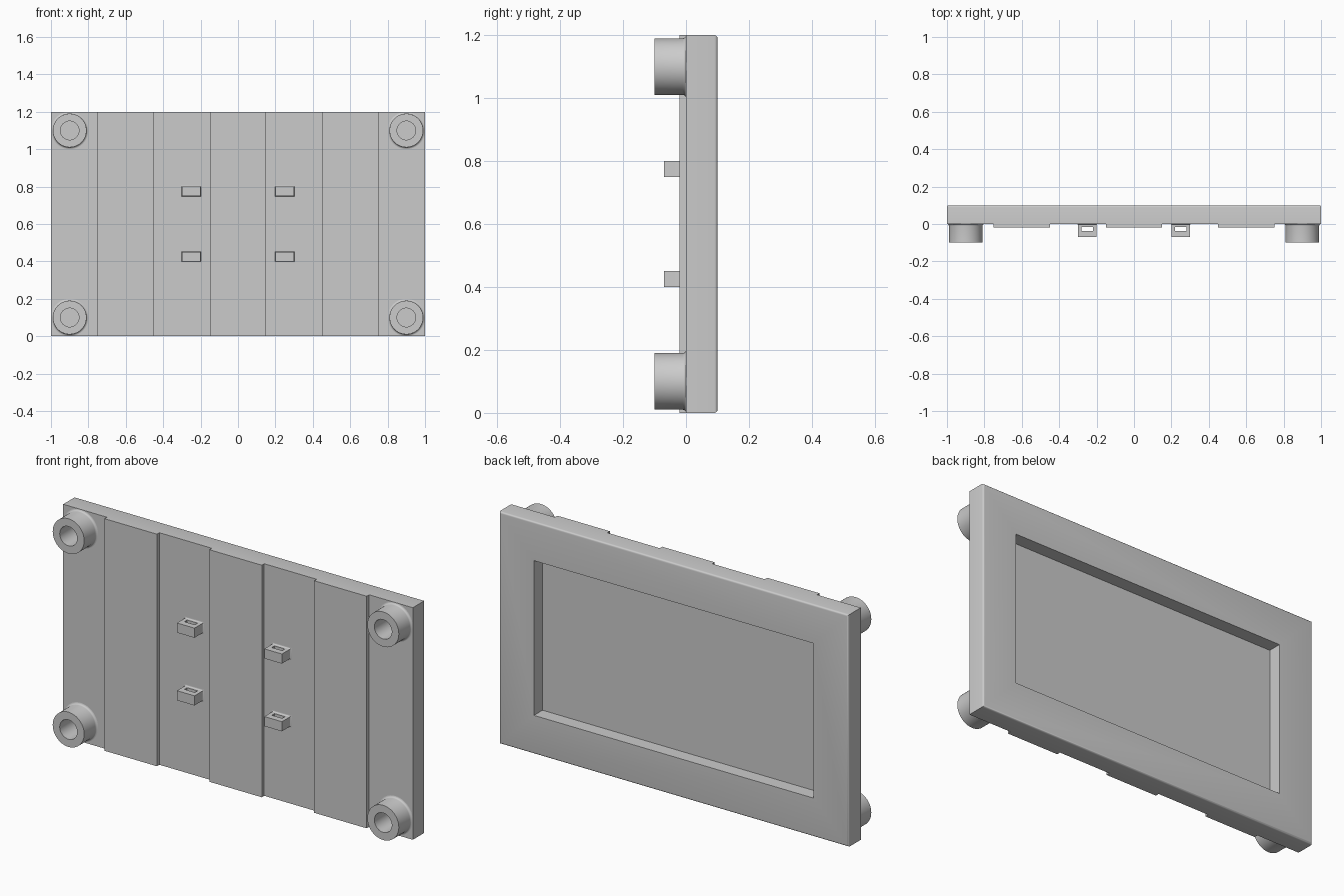
import bpy, bmesh, math
from mathutils import Matrix, Vector

cube = bpy.data.objects.get("Cube")
if cube:
    bpy.data.objects.remove(cube, do_unlink=True)

GREY = (0.6, 0.6, 0.6, 1)
grey = bpy.data.materials.new("plain grey")
grey.use_nodes = True
grey.diffuse_color = GREY
grey.node_tree.nodes["Principled BSDF"].inputs["Base Color"].default_value = GREY


def add_box(bm, low, high):
    low, high = Vector(low), Vector(high)
    size = Matrix.Diagonal((*(high - low), 1))
    bmesh.ops.create_cube(bm, size=1, matrix=Matrix.Translation((low + high) / 2) @ size)


def make_object(name, bm):
    bmesh.ops.recalc_face_normals(bm, faces=bm.faces)
    mesh = bpy.data.meshes.new(name)
    bm.to_mesh(mesh)
    bm.free()
    mesh.materials.append(grey)
    obj = bpy.data.objects.new(name, mesh)
    bpy.context.collection.objects.link(obj)
    return obj


def activate(obj):
    bpy.ops.object.select_all(action='DESELECT')
    obj.select_set(True)
    bpy.context.view_layer.objects.active = obj


def cut(obj, bm):
    cutter = make_object("cutter", bm)
    cutter.hide_render = True
    mod = obj.modifiers.new("cut", 'BOOLEAN')
    mod.operation, mod.solver, mod.object = 'DIFFERENCE', 'EXACT', cutter
    activate(obj)
    bpy.ops.object.modifier_apply(modifier=mod.name)
    bpy.data.objects.remove(cutter, do_unlink=True)


def smooth(obj):
    activate(obj)
    bpy.ops.object.shade_smooth_by_angle(angle=math.radians(35))


def fillet(radius, steps=4):
    """Pairs of outward flare and y, running from the wall to the base plane."""
    for i in range(steps + 1):
        t = math.pi / 2 * i / steps
        yield radius * (1 - math.cos(t)), radius * (math.sin(t) - 1)


POSTS = [(x, z) for x in (-0.9, 0.9) for z in (0.1, 1.1)]

# Main plate with rounded back rim
bm = bmesh.new()
add_box(bm, (-1, 0, 0), (1, 0.1, 1.2))
rim = [e for e in bm.edges if all(v.co.y > 0.05 for v in e.verts)]
bmesh.ops.bevel(bm, geom=rim, offset=0.01, segments=4, profile=0.5, affect='EDGES')
plate = make_object("plate", bm)

# Rectangular recess in the back and post bores
bm = bmesh.new()
add_box(bm, (-0.8, 0.03, 0.2), (0.8, 0.2, 1.0))
for x, z in POSTS:
    place = Matrix.Translation((x, 0, z)) @ Matrix.Rotation(math.pi / 2, 4, 'X')
    bmesh.ops.create_cone(bm, cap_ends=True, segments=48, radius1=0.05, radius2=0.05,
                          depth=0.1, matrix=place)
cut(plate, bm)
smooth(plate)

# Raised vertical strips on the front
for name, x in (("right", -0.6), ("middle", 0), ("left", 0.6)):
    bm = bmesh.new()
    add_box(bm, (x - 0.15, -0.02, 0), (x + 0.15, 0, 1.2))
    make_object(name + "_strip", bm)

# Hollow corner posts with flared feet
for x, z in POSTS:
    bm = bmesh.new()
    profile = [(0.05, 0), (0.05, -0.1), (0.09, -0.1)]
    profile += [(0.09 + flare, y) for flare, y in fillet(0.01)]
    verts = [bm.verts.new((r, y, 0)) for r, y in profile]
    edges = [bm.edges.new(pair) for pair in zip(verts, verts[1:])]
    bmesh.ops.spin(bm, geom=verts + edges, cent=(0, 0, 0), axis=(0, 1, 0),
                   angle=2 * math.pi, steps=48, use_merge=True)
    bmesh.ops.remove_doubles(bm, verts=bm.verts, dist=0.0001)
    post = make_object("corner_post", bm)
    post.location = (x, 0, z)
    smooth(post)

# Slotted tie brackets with flared feet
for x in (-0.25, 0.25):
    for z in (0.425, 0.775):
        bm = bmesh.new()
        sections = [(0, -0.07)] + list(fillet(0.006))
        loops = [[bm.verts.new((sx * (0.05 + f), y, sz * (0.025 + f)))
                  for sx, sz in ((-1, -1), (1, -1), (1, 1), (-1, 1))]
                 for f, y in sections]
        for a, b in zip(loops, loops[1:]):
            for i in range(4):
                j = (i + 1) % 4
                bm.faces.new((a[i], a[j], b[j], b[i]))
        bm.faces.new(loops[0])
        bm.faces.new(loops[-1])
        bracket = make_object("tie_bracket", bm)
        bm = bmesh.new()
        add_box(bm, (-0.03, -0.038, -0.1), (0.03, -0.016, 0.1))
        cut(bracket, bm)
        bracket.location = (x, 0, z)
        smooth(bracket)
